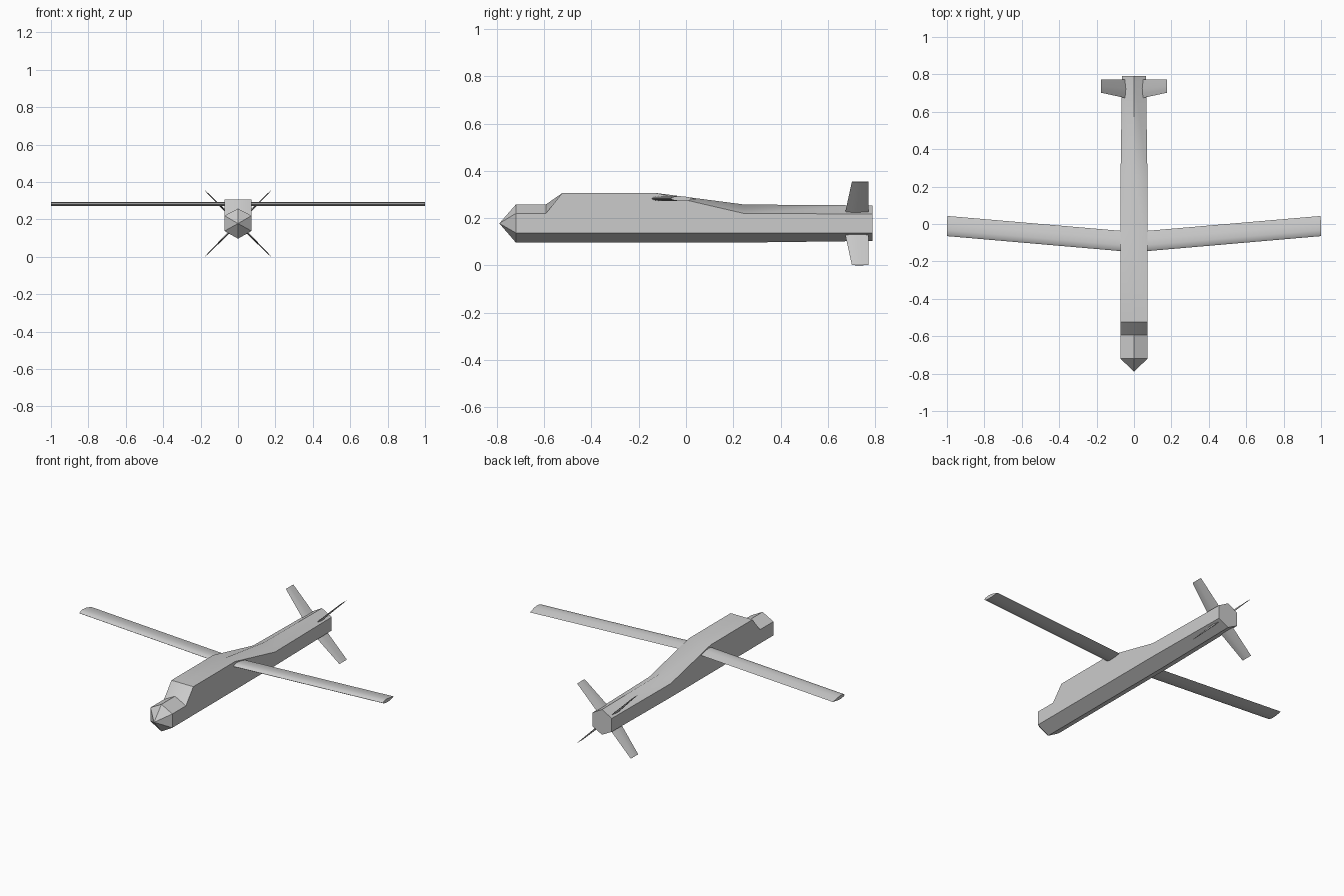
import bpy, bmesh
from math import radians, sin, cos
from mathutils import Vector, Matrix

if "Cube" in bpy.data.objects:
    bpy.data.objects.remove(bpy.data.objects["Cube"])


def loft(name, rings, tip=None):
    """Skin a run of equal-sized point rings; optional point closes the start."""
    bm = bmesh.new()
    loops = [[bm.verts.new(p) for p in r] for r in rings]
    n = len(loops[0])
    for a, b in zip(loops, loops[1:]):
        for i in range(n):
            j = (i + 1) % n
            bm.faces.new((a[i], a[j], b[j], b[i]))
    bm.faces.new(loops[-1])
    if tip:
        t = bm.verts.new(tip)
        for i in range(n):
            bm.faces.new((t, loops[0][(i + 1) % n], loops[0][i]))
    else:
        bm.faces.new(loops[0])
    bmesh.ops.recalc_face_normals(bm, faces=bm.faces)
    me = bpy.data.meshes.new(name)
    bm.to_mesh(me)
    bm.free()
    ob = bpy.data.objects.new(name, me)
    bpy.context.collection.objects.link(ob)
    bpy.ops.object.select_all(action='DESELECT')
    ob.select_set(True)
    bpy.context.view_layer.objects.active = ob
    bpy.ops.object.shade_smooth_by_angle(angle=radians(30))
    return ob


# Fuselage: six-sided sections (y, half width, bottom, lower edge, shoulder, ridge)
sections = [
    (-0.72, 0.072, 0.097, 0.138, 0.220, 0.258),
    (-0.593, 0.072, 0.097, 0.138, 0.220, 0.258),
    (-0.523, 0.072, 0.097, 0.138, 0.307, 0.307),
    (-0.13, 0.072, 0.097, 0.138, 0.307, 0.307),
    (0.246, 0.072, 0.097, 0.138, 0.220, 0.258),
    (0.79, 0.064, 0.104, 0.138, 0.218, 0.254),
]
loft("fuselage",
     [[(0, y, b), (w, y, lo), (w, y, sh), (0, y, t), (-w, y, sh), (-w, y, lo)]
      for y, w, b, lo, sh, t in sections],
     tip=(0, -0.79, 0.178))

# Wing section: chord fraction, height above the wing plane
airfoil = [(0, 0), (0.08, 0.007), (0.3, 0.011), (0.6, 0.008),
           (1, -0.003), (0.6, -0.009), (0.3, -0.010), (0.08, -0.006)]
sweep = radians(4.9)
for side, label in ((1, "right"), (-1, "left")):
    rings = []
    for span in (0.02, 1.01):
        ring = []
        for c, h in airfoil:
            d = c * 0.108
            x = span * cos(sweep) - d * sin(sweep)
            y = -0.151 + span * sin(sweep) + d * cos(sweep)
            ring.append((side * min(x, 1.0), y, 0.283 + h))
        rings.append(ring)
    loft(label + "_wing", rings)

# Tail fins: four thin tapered blades in an X around the body axis
lens = [(0, 0), (0.25, 0.8), (0.5, 1), (1, 0), (0.5, -1), (0.25, -0.8)]
names = ("upper_right_fin", "upper_left_fin", "lower_left_fin", "lower_right_fin")
for k, name in enumerate(names):
    rot = Matrix.Rotation(-radians(45 + 90 * k), 4, 'Y')
    rings = []
    for r, y0, th in ((0.055, 0.672, 0.006), (0.2495, 0.702, 0.0015)):
        rings.append([rot @ Vector((r, y0 + c * (0.772 - y0), h * th)) +
                      Vector((0, 0, 0.178)) for c, h in lens])
    loft(name, rings)
